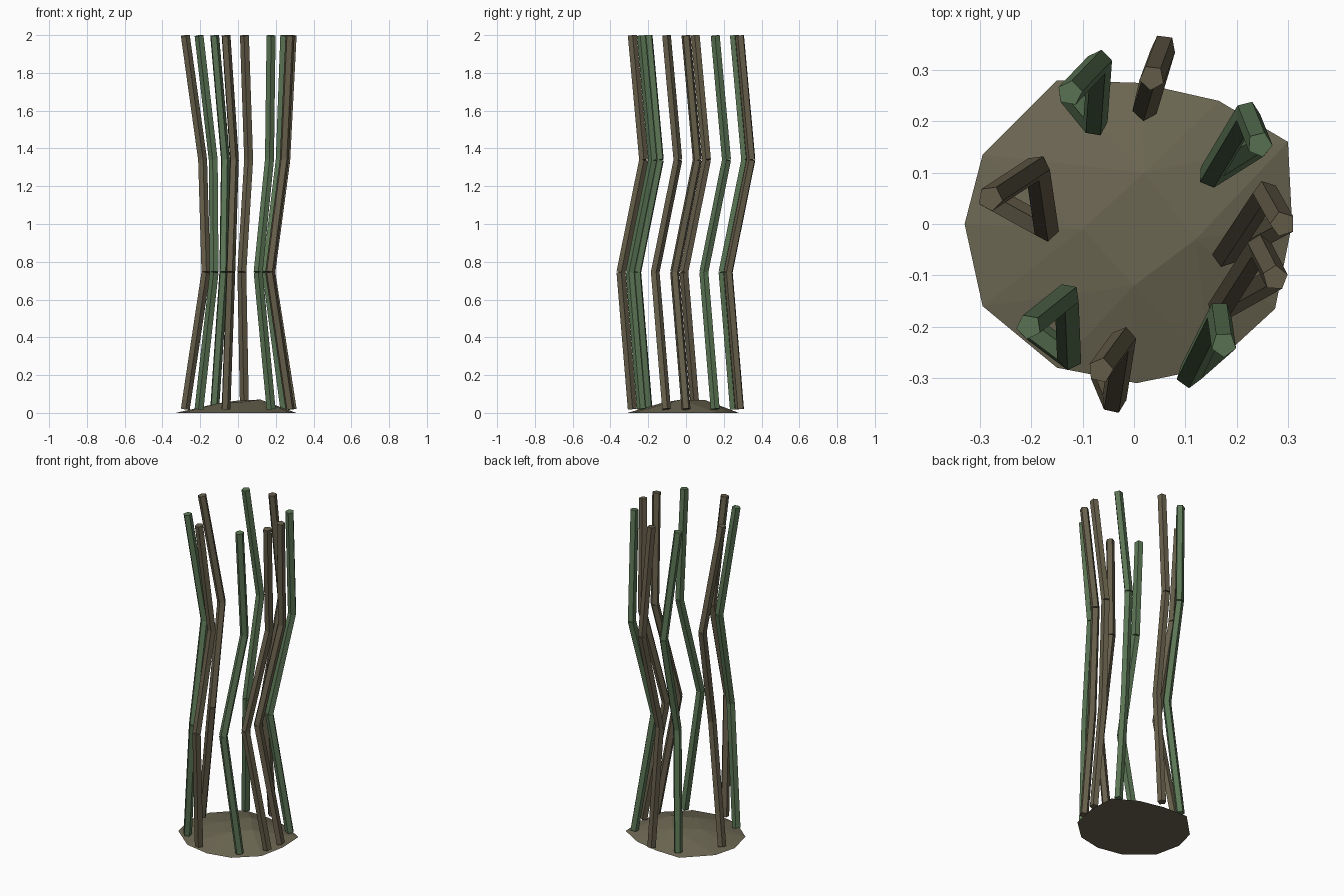
import bpy, bmesh, math
from mathutils import Vector, Matrix

cube = bpy.data.objects.get("Cube")
if cube:
    bpy.data.objects.remove(cube, do_unlink=True)


def material(name, rgb):
    m = bpy.data.materials.new(name)
    m.use_nodes = True
    m.diffuse_color = (*rgb, 1)
    m.node_tree.nodes["Principled BSDF"].inputs["Base Color"].default_value = (*rgb, 1)
    return m


brown = material("dry brown", (0.135, 0.115, 0.07))
green = material("reed green", (0.105, 0.18, 0.09))
earth = material("earth", (0.15, 0.135, 0.085))


def finish(bm, name, mat):
    bmesh.ops.recalc_face_normals(bm, faces=bm.faces)
    mesh = bpy.data.meshes.new(name)
    bm.to_mesh(mesh)
    bm.free()
    mesh.materials.append(mat)
    ob = bpy.data.objects.new(name, mesh)
    bpy.context.collection.objects.link(ob)
    return ob


def segment(bm, a, b, spin, radius=0.025):
    """Five-sided prism from a to b."""
    d = b - a
    turn = Vector((0, 0, 1)).rotation_difference(d).to_matrix().to_4x4()
    bmesh.ops.create_cone(
        bm, cap_ends=True, segments=5, radius1=radius, radius2=radius, depth=d.length,
        matrix=Matrix.Translation((a + b) / 2) @ turn @ Matrix.Rotation(spin, 4, 'Z'))


def stalk(name, x, y, mat):
    """Stem of three straight segments, pinched in towards the middle."""
    path = [Vector((x, y, 0.02)), Vector((x * 0.61, y - 0.06, 0.745)),
            Vector((x * 0.78 + 0.03, y + 0.06, 1.34)), Vector((x, y, 1.998))]
    bm = bmesh.new()
    for a, b in zip(path, path[1:]):
        segment(bm, a, b, math.atan2(y, x) + math.pi / 2)
    finish(bm, name, mat)


# Ring of stalks
brown_spots = [(0.035, 0.285), (-0.28, 0.05), (0.29, 0.0), (0.275, -0.105), (-0.065, -0.285)]
green_spots = [(-0.125, 0.255), (0.245, 0.155), (-0.205, -0.2), (0.175, -0.235)]
for label, spots, mat in (("brown", brown_spots, brown), ("green", green_spots, green)):
    for i, (x, y) in enumerate(spots, 1):
        stalk(f"{label}_stalk_{i}", x, y, mat)

# Low faceted mound of ground
rim = [(-0.33, 0), (-0.295, 0.135), (-0.15, 0.28), (0.01, 0.275), (0.165, 0.24), (0.3, 0.16),
       (0.308, 0), (0.275, -0.165), (0.15, -0.28), (0.005, -0.31), (-0.15, -0.28), (-0.295, -0.16)]
crown = [(0.12, -0.03, 0.07), (0.02, 0.1, 0.068), (-0.1, -0.01, 0.052), (0, -0.12, 0.055)]
bm = bmesh.new()
for p in [(x, y, 0) for x, y in rim] + crown:
    bm.verts.new(p)
bmesh.ops.convex_hull(bm, input=bm.verts)
finish(bm, "ground_mound", earth)
